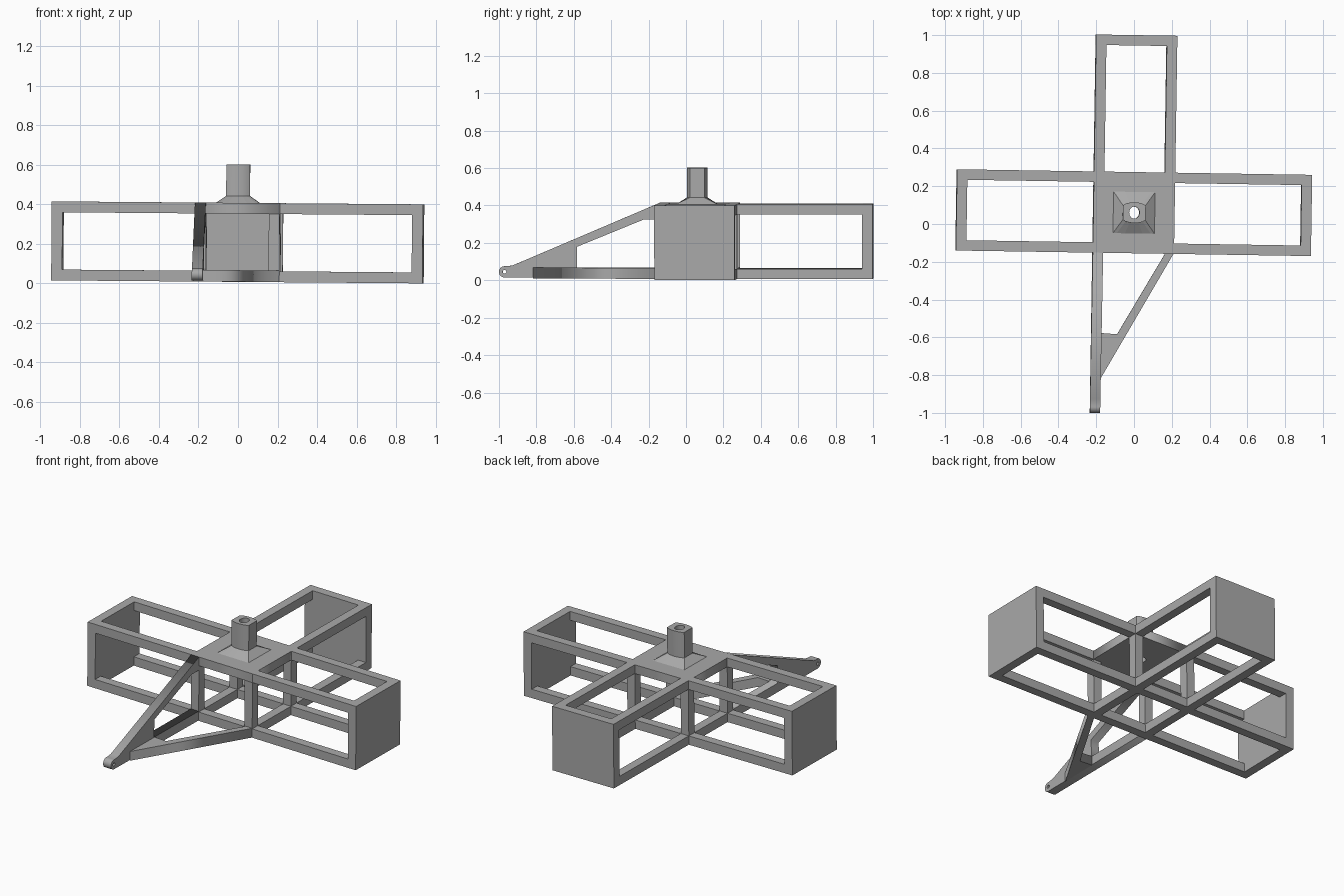
import bpy, bmesh
from math import sin, cos, radians, tau
from mathutils import Matrix, Vector

if "Cube" in bpy.data.objects:
    bpy.data.objects.remove(bpy.data.objects["Cube"])

HALF, BAR, HEIGHT, REACH = 0.215, 0.055, 0.4, 0.94
MID = HALF - BAR / 2

# The whole frame sits very slightly turned and tilted
PLACE = (Matrix.Translation((-0.003, 0.06, 0.008))
         @ Matrix.Rotation(radians(-0.9), 4, 'Z')
         @ Matrix.Rotation(radians(0.46), 4, 'Y'))

grey = bpy.data.materials.new("plain grey")
grey.use_nodes = True
grey.diffuse_color = (0.4, 0.4, 0.4, 1)
grey.node_tree.nodes["Principled BSDF"].inputs["Base Color"].default_value = (0.4, 0.4, 0.4, 1)


def finish(name, bm, smooth=False):
    """Turn a bmesh into a placed, coloured object."""
    bmesh.ops.remove_doubles(bm, verts=bm.verts, dist=0.0001)
    bmesh.ops.recalc_face_normals(bm, faces=bm.faces)
    mesh = bpy.data.meshes.new(name)
    bm.to_mesh(mesh)
    bm.free()
    mesh.materials.append(grey)
    obj = bpy.data.objects.new(name, mesh)
    bpy.context.collection.objects.link(obj)
    obj.matrix_world = PLACE
    if smooth:
        bpy.ops.object.select_all(action='DESELECT')
        obj.select_set(True)
        bpy.context.view_layer.objects.active = obj
        bpy.ops.object.shade_smooth_by_angle(angle=radians(30))
    return obj


def box(bm, low, high, turn=0):
    low, high = Vector(low), Vector(high)
    mat = (Matrix.Rotation(radians(turn), 4, 'Z') @ Matrix.Translation((low + high) / 2)
           @ Matrix.Diagonal((*(high - low), 1)))
    bmesh.ops.create_cube(bm, size=1, matrix=mat)


def slab(name, outlines, thickness, matrix, smooth=False):
    """Extrude an outline; the further outlines become holes."""
    curve = bpy.data.curves.new(name, 'CURVE')
    curve.dimensions, curve.fill_mode = '2D', 'BOTH'
    curve.extrude = thickness / 2
    for points in outlines:
        spline = curve.splines.new('POLY')
        spline.points.add(len(points) - 1)
        for p, (x, y) in zip(spline.points, points):
            p.co = (x, y, 0, 1)
        spline.use_cyclic_u = True
    helper = bpy.data.objects.new(name + " helper", curve)
    bpy.context.collection.objects.link(helper)
    graph = bpy.context.evaluated_depsgraph_get()
    mesh = bpy.data.meshes.new_from_object(helper.evaluated_get(graph))
    bm = bmesh.new()
    bm.from_mesh(mesh)
    bm.transform(matrix)
    bpy.data.objects.remove(helper)
    bpy.data.curves.remove(curve)
    bpy.data.meshes.remove(mesh)
    return finish(name, bm, smooth)


def ring(rx, ry, limit=1, count=24):
    """Ellipse clipped to a square of the given half width."""
    clip = lambda v: max(-limit, min(limit, v))
    return [(clip(rx * cos(tau * i / count)), clip(ry * sin(tau * i / count)))
            for i in range(count)]


# Three open arms, each with four rails and a closed end plate
for name, turn in (("left_arm", 0), ("back_arm", 90), ("right_arm", 180)):
    bm = bmesh.new()
    box(bm, (REACH - BAR, -HALF, 0), (REACH, HALF, HEIGHT), turn)
    for y in (-MID, MID):
        for z in (0, HEIGHT - BAR):
            box(bm, (HALF, y - BAR / 2, z), (REACH - BAR, y + BAR / 2, z + BAR), turn)
    finish(name, bm)

# Centre bay: corner posts and bottom rails
bm = bmesh.new()
for turn in range(0, 360, 90):
    box(bm, (HALF - BAR, HALF - BAR, 0), (HALF, HALF, HEIGHT - BAR), turn)
    box(bm, (HALF - BAR, BAR - HALF, 0), (HALF, HALF - BAR, BAR), turn)
finish("centre_posts", bm)

# Top plate and tube share one bore
bore = ring(0.027, 0.032)
square = [(-HALF, -HALF), (HALF, -HALF), (HALF, HALF), (-HALF, HALF)]
slab("top_plate", [square, bore], BAR, Matrix.Translation((0, 0, HEIGHT - BAR / 2)))
outline = ring(0.09, 0.055, 0.06)
tube_height = 0.194
slab("tube", [outline, bore], tube_height,
     Matrix.Translation((0, 0, HEIGHT + tube_height / 2)), True)

# Sloped collar from a square foot to the tube
bm = bmesh.new()
foot = [bm.verts.new((x, y, HEIGHT)) for x, y in ring(0.18, 0.18, 0.11)]
neck = [bm.verts.new((x, y, HEIGHT + 0.035)) for x, y in outline]
for i in range(len(foot)):
    j = (i + 1) % len(foot)
    bm.faces.new((foot[i], foot[j], neck[j], neck[i]))
finish("collar", bm)

# Front boom: upright triangular plate with a window and a rounded, pierced tip
tip_y, tip_z, tip_r = -1.033, 0.036, 0.03
tip = [(tip_y + tip_r * cos(radians(a)), tip_z + tip_r * sin(radians(a)))
       for a in range(75, 271, 15)]
profile = [(-HALF, HEIGHT), (-0.99, 0.07)] + tip + [
    (-HALF, 0.002), (-HALF, 0.06), (-0.645, 0.06), (-0.645, 0.17),
    (-0.285, 0.317), (-HALF, 0.317)]
eye = [(tip_y + x, tip_z + y) for x, y in ring(0.01, 0.01, count=12)]
upright = Matrix(((0, 0, 1, -MID), (1, 0, 0, 0), (0, 1, 0, 0), (0, 0, 0, 1)))
slab("front_boom", [profile, eye], BAR, upright)

# Flat diagonal brace from the left post to the boom
brace = [(HALF, -HALF), (-0.16, -0.88), (-0.16, -0.64), (-0.077, -0.645), (0.17, -HALF)]
slab("diagonal_brace", [brace], 0.058, Matrix.Translation((0, 0, 0.03)))
